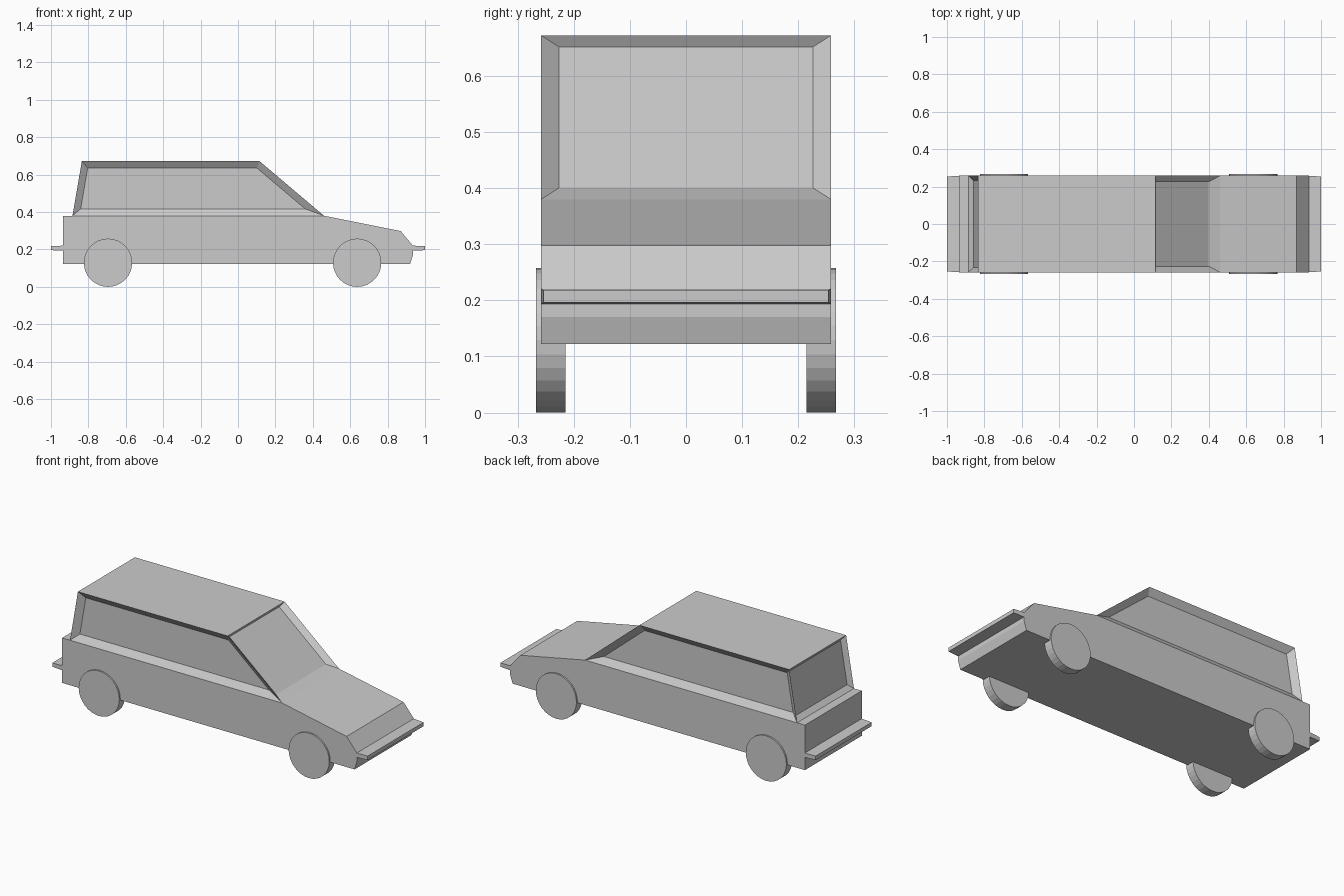
import bpy, bmesh
from math import pi
from mathutils import Vector, Matrix

if "Cube" in bpy.data.objects:
    bpy.data.objects.remove(bpy.data.objects["Cube"])

W = 0.258  # half width of the body


def finish(bm, name):
    bmesh.ops.recalc_face_normals(bm, faces=bm.faces[:])
    mesh = bpy.data.meshes.new(name)
    bm.to_mesh(mesh)
    bm.free()
    obj = bpy.data.objects.new(name, mesh)
    bpy.context.collection.objects.link(obj)
    return obj


# Body: side profile extruded across the width
profile = [(-0.935, 0.122), (-0.935, 0.38), (-0.885, 0.38), (-0.835, 0.672),
           (0.115, 0.672), (0.46, 0.38), (0.87, 0.298), (0.935, 0.22),
           (0.935, 0.17), (0.92, 0.122)]
bm = bmesh.new()
left = [bm.verts.new((x, -W, z)) for x, z in profile]
right = [bm.verts.new((x, W, z)) for x, z in profile]
n = len(profile)
for i in range(n):
    j = (i + 1) % n
    bm.faces.new((left[i], left[j], right[j], right[i]))
for side in (left, right):
    bm.faces.new(side)
    # belt line splits the window area from the lower side
    bmesh.ops.connect_verts(bm, verts=[side[2], side[5]])
bmesh.ops.recalc_face_normals(bm, faces=bm.faces[:])


# Recessed windows: inset the face, then push the panel inward
def recess(verts, thickness, move):
    face = next(f for f in bm.faces if set(f.verts) == set(verts))
    bmesh.ops.inset_individual(bm, faces=[face], thickness=thickness,
                               use_even_offset=True)
    bmesh.ops.translate(bm, verts=face.verts[:], vec=Vector(move))


recess(left[2:6], 0.037, (0, 0.027, 0))
recess(right[2:6], 0.037, (0, -0.027, 0))
recess(left[4:6] + right[4:6], 0.032, (-0.036, 0, 0))
recess(left[2:4] + right[2:4], 0.025, (0.022, 0, 0))
finish(bm, "car_body")


# Bumpers: thin bars, slightly tapered towards the outer end
def bumper(name, sign):
    bm = bmesh.new()
    bmesh.ops.create_cube(bm, size=1)
    for v in bm.verts:
        outer = v.co.x > 0
        v.co.x = sign * (1.0 if outer else 0.925)
        v.co.y *= 2 * (0.254 if outer else W)
        v.co.z = 0.207 + v.co.z * (0.022 if outer else 0.027)
    finish(bm, name)


bumper("front_bumper", 1)
bumper("rear_bumper", -1)

# Wheels
for end, x in (("front", 0.637), ("rear", -0.695)):
    for side, s in (("left", 1), ("right", -1)):
        bm = bmesh.new()
        bmesh.ops.create_cone(bm, cap_ends=True, segments=32, radius1=0.129,
                              radius2=0.129, depth=0.052,
                              matrix=Matrix.Translation((x, s * 0.241, 0.129))
                              @ Matrix.Rotation(pi / 2, 4, 'X'))
        finish(bm, f"{end}_{side}_wheel")
